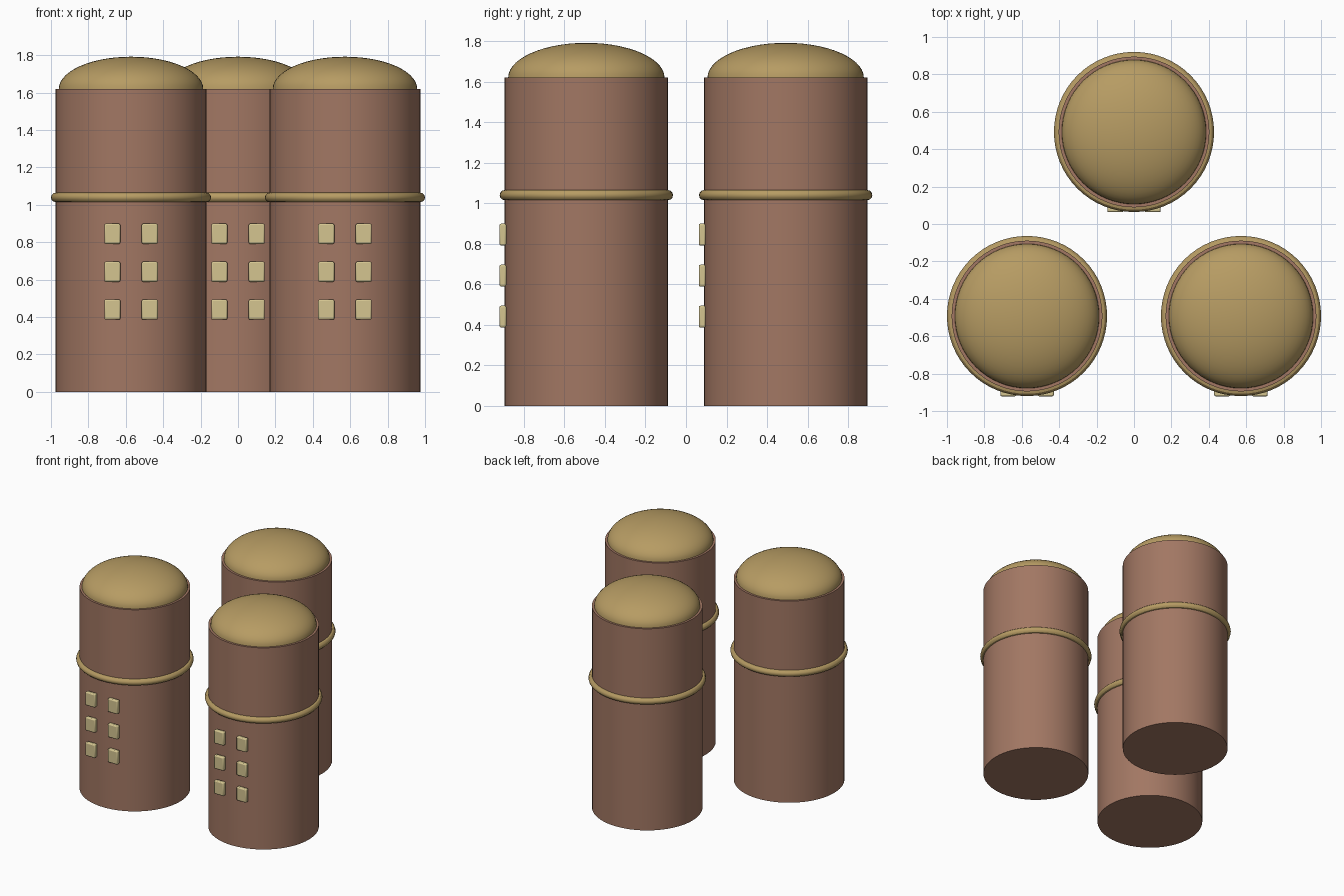
import bpy
import bmesh
from math import pi, cos, sin
from mathutils import Matrix

if "Cube" in bpy.data.objects:
    bpy.data.objects.remove(bpy.data.objects["Cube"])

RADIUS, WALL_TOP, DOME_RISE = 0.403, 1.62, 0.172
SIDES = 64


def make_material(name, rgb):
    mat = bpy.data.materials.new(name)
    mat.use_nodes = True
    color = (*rgb, 1)
    mat.diffuse_color = color
    mat.node_tree.nodes["Principled BSDF"].inputs["Base Color"].default_value = color
    return mat


brick = make_material("brick brown", (0.36, 0.185, 0.125))
brass = make_material("dull brass", (0.47, 0.33, 0.125))
cream = make_material("window cream", (0.66, 0.56, 0.28))


def finish(obj, name, mat):
    obj.name = name
    obj.data.materials.clear()
    obj.data.materials.append(mat)
    bpy.ops.object.select_all(action="DESELECT")
    obj.select_set(True)
    bpy.context.view_layer.objects.active = obj
    bpy.ops.object.shade_smooth_by_angle(angle=pi / 6)
    return obj


def lathe(name, profile, mat, x, y):
    """Spin a radius/height profile around the tower axis."""
    bm = bmesh.new()
    verts = [bm.verts.new((r, 0, z)) for r, z in profile]
    edges = [bm.edges.new(pair) for pair in zip(verts, verts[1:])]
    bmesh.ops.spin(bm, geom=verts + edges, cent=(0, 0, 0), axis=(0, 0, 1),
                   angle=2 * pi, steps=SIDES, use_merge=False)
    bmesh.ops.remove_doubles(bm, verts=bm.verts[:], dist=0.0005)
    bmesh.ops.recalc_face_normals(bm, faces=bm.faces[:])
    mesh = bpy.data.meshes.new(name)
    bm.to_mesh(mesh)
    bm.free()
    obj = bpy.data.objects.new(name, mesh)
    bpy.context.collection.objects.link(obj)
    obj.location = (x, y, 0)
    return finish(obj, name, mat)


def add_windows(name, x, y):
    """Two columns and three rows of softly bevelled blocks."""
    bm = bmesh.new()
    for column in (-0.1, 0.1):
        for row in range(3):
            place = Matrix.Translation((column, -0.412, 0.44 + 0.2025 * row))
            size = Matrix.Diagonal((0.086, 0.034, 0.108, 1))
            bmesh.ops.create_cube(bm, size=1, matrix=place @ size)
    mesh = bpy.data.meshes.new(name)
    bm.to_mesh(mesh)
    bm.free()
    obj = bpy.data.objects.new(name, mesh)
    bpy.context.collection.objects.link(obj)
    obj.location = (x, y, 0)
    bevel = obj.modifiers.new("soft edges", "BEVEL")
    bevel.width = 0.008
    bevel.segments = 2
    finish(obj, name, cream)


def add_tower(side, x, y):
    # Closed cylindrical wall
    bpy.ops.mesh.primitive_cylinder_add(vertices=SIDES, radius=RADIUS, depth=WALL_TOP,
                                        location=(x, y, WALL_TOP / 2))
    finish(bpy.context.object, side + "_tower_wall", brick)

    # Flattened dome, set in slightly from the wall
    steps = 14
    dome = [(0.386 * cos(a), WALL_TOP + DOME_RISE * sin(a))
            for a in (pi / 2 * i / steps for i in range(steps + 1))]
    lathe(side + "_tower_dome", dome, brass, x, y)

    # Round band
    bpy.ops.mesh.primitive_torus_add(major_radius=RADIUS, minor_radius=0.025,
                                     major_segments=SIDES, minor_segments=12,
                                     location=(x, y, 1.04))
    finish(bpy.context.object, side + "_tower_band", brass)

    add_windows(side + "_tower_windows", x, y)


add_tower("left", 0.572, -0.492)
add_tower("right", -0.572, -0.492)
add_tower("back", 0, 0.492)
